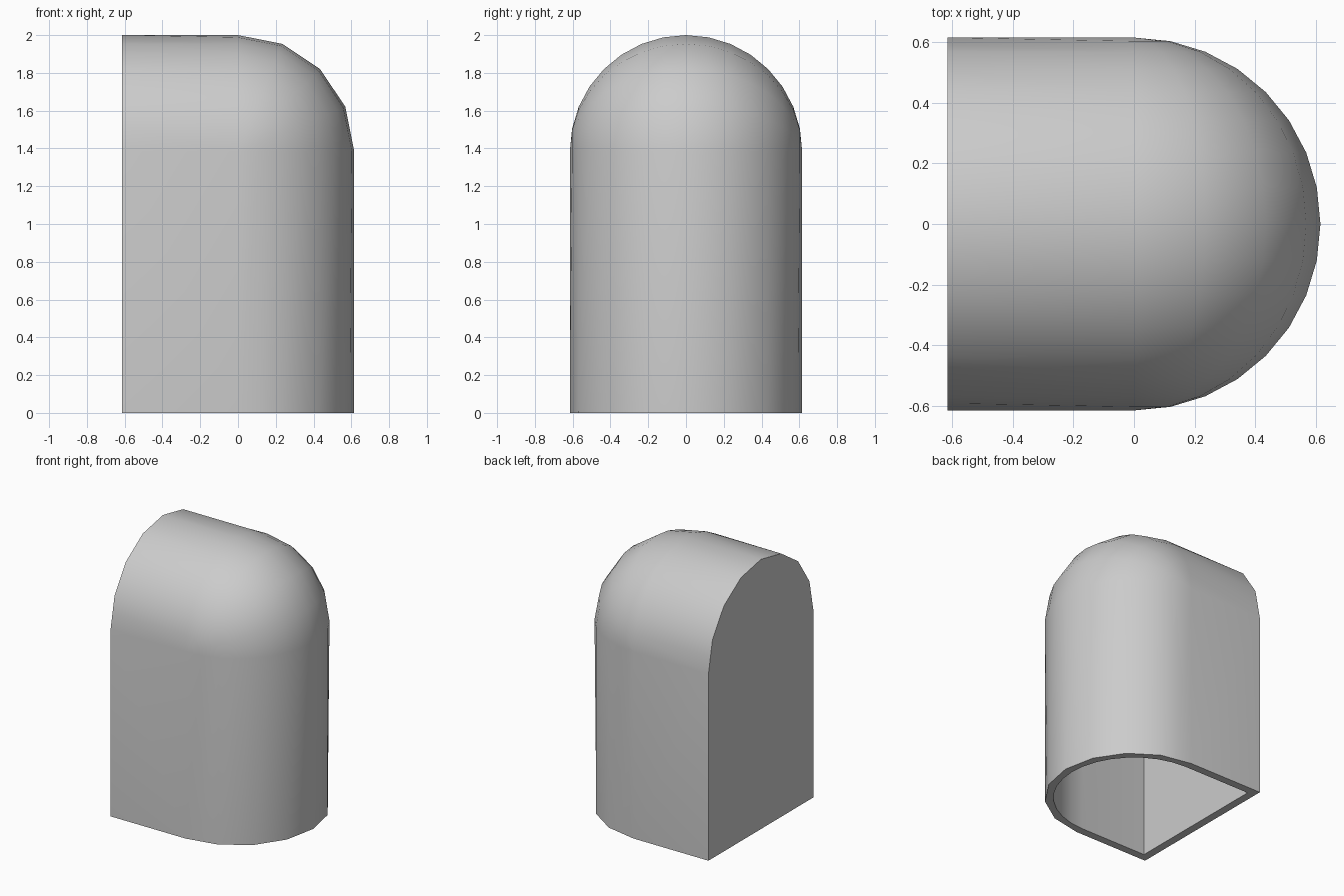
import bpy, bmesh
from math import sin, cos, pi

if "Cube" in bpy.data.objects:
    bpy.data.objects.remove(bpy.data.objects["Cube"])

H = 1.385      # height where the dome starts
R = 0.615      # outer radius and half width
WALL = 0.06    # wall thickness
N = 16         # divisions around the half circle
STEPS = 4      # divisions over the dome


def half_circle(r, coarse):
    """Points (y, w) of a half circle; coarse flattens every other point."""
    pts = [(-r * cos(pi * j / N), r * sin(pi * j / N)) for j in range(N + 1)]
    if coarse:
        for j in range(1, N, 2):
            a, b = pts[j - 1], pts[j + 1]
            pts[j] = ((a[0] + b[0]) / 2, (a[1] + b[1]) / 2)
    return pts


def bridge(bm, a, b):
    for j in range(len(a) - 1):
        bm.faces.new((a[j], a[j + 1], b[j + 1], b[j]))


def add_skin(bm, r, coarse):
    """One open-bottomed skin; returns its bottom outline."""
    ends, ring = half_circle(r, coarse), half_circle(r, False)
    rows = [[(w, y, 0) for y, w in ends]]
    for k in range(STEPS + 1):
        a = pi / 2 * k / STEPS
        rows.append([(w * cos(a), y, H + w * sin(a)) for y, w in ring])
    rows.append([(-r, y, H + w) for y, w in ends])
    rows = [[bm.verts.new(p) for p in row] for row in rows]

    # round front wall, dome and barrel roof
    for a, b in zip(rows, rows[1:]):
        bridge(bm, a, b)

    # flat side walls and arched back wall
    feet = [bm.verts.new((-r, s * r, 0)) for s in (-1, 1)]
    for foot, j in zip(feet, (0, N)):
        joint = rows[1][j]
        bm.faces.new((rows[0][j], joint, rows[-1][j], foot))
    bm.faces.new([feet[0]] + rows[-1] + [feet[1]])
    return [feet[0]] + rows[0] + [feet[1], feet[0]]


bm = bmesh.new()
outer = add_skin(bm, R, True)
inner = add_skin(bm, R - WALL, False)
bridge(bm, outer, inner)   # bottom rim
bmesh.ops.remove_doubles(bm, verts=bm.verts, dist=1e-4)
bmesh.ops.recalc_face_normals(bm, faces=bm.faces)

mesh = bpy.data.meshes.new("domed_shell")
bm.to_mesh(mesh)
bm.free()
shell = bpy.data.objects.new("domed_shell", mesh)
bpy.context.collection.objects.link(shell)

# smooth shading with sharp corners
bpy.context.view_layer.objects.active = shell
shell.select_set(True)
bpy.ops.object.shade_smooth_by_angle(angle=pi / 6)
